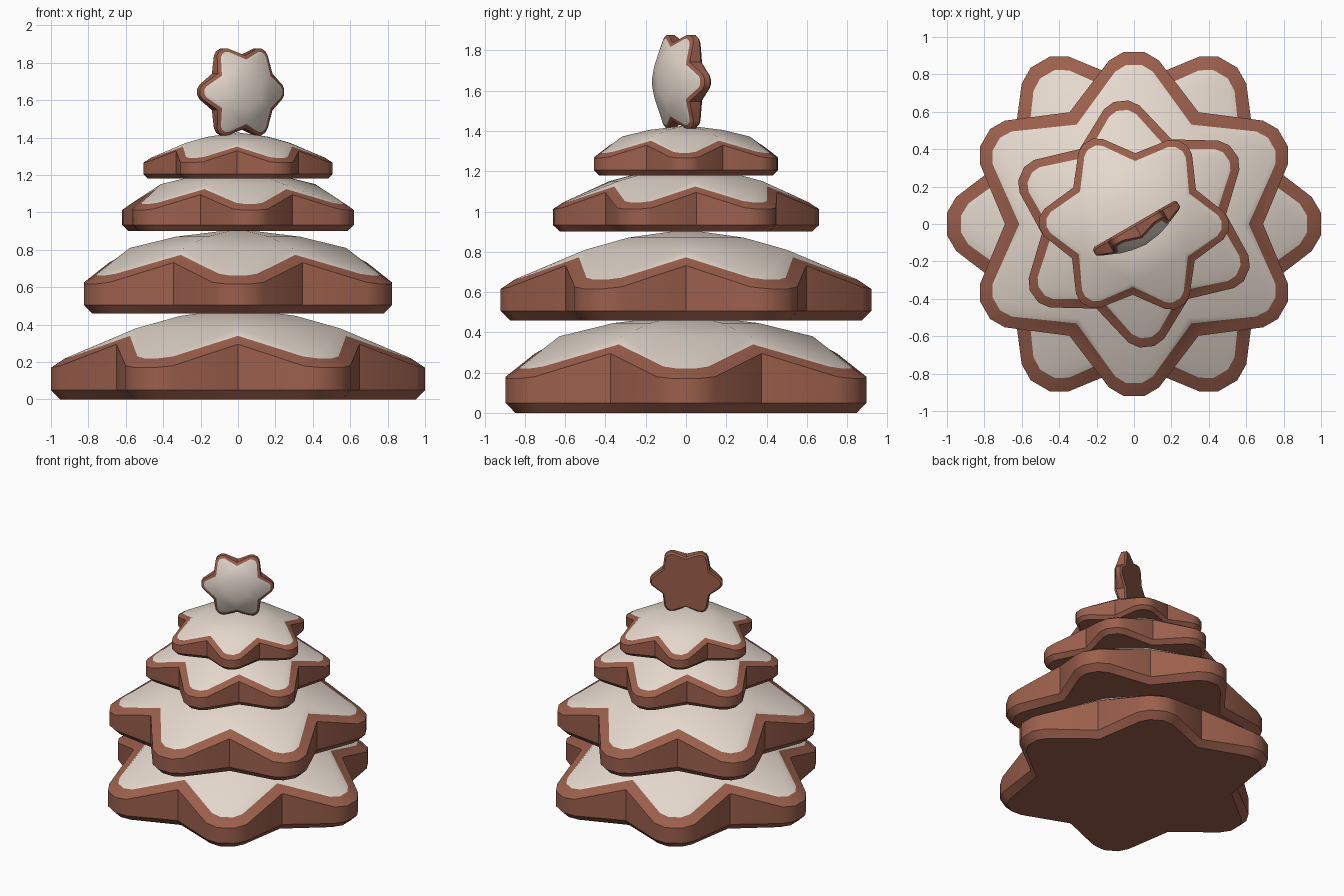
import bpy, bmesh, math
from mathutils import Vector

if "Cube" in bpy.data.objects:
    bpy.data.objects.remove(bpy.data.objects["Cube"])


def material(name, color):
    m = bpy.data.materials.new(name)
    m.diffuse_color = (*color, 1)
    m.use_nodes = True
    m.node_tree.nodes["Principled BSDF"].inputs["Base Color"].default_value = m.diffuse_color
    return m


GINGER = material("gingerbread brown", (0.33, 0.115, 0.072))
ICING = material("cream icing", (0.78, 0.69, 0.61))


def star_ring(bm, tip, notch, z_tip, z_side, z_notch):
    """Six-pointed outline: four points per blunt tip, then one notch."""
    (x1, w1), (x2, w2) = tip
    n = (notch * math.cos(math.pi / 6), notch * math.sin(math.pi / 6))
    pts = [(x2, -w2, z_side), (x1, -w1, z_tip), (x1, w1, z_tip),
           (x2, w2, z_side), (*n, z_notch)]
    ring = []
    for k in range(6):
        c, s = math.cos(k * math.pi / 3), math.sin(k * math.pi / 3)
        ring += [bm.verts.new((x * c - y * s, x * s + y * c, z)) for x, y, z in pts]
    return ring


def hex_ring(bm, r, z):
    return [bm.verts.new((r * math.cos(a), r * math.sin(a), z))
            for a in (math.radians(30 + 60 * k) for k in range(6))]


def star_cookie(name, scale, location, rotation):
    bm = bmesh.new()
    # cookie body: bottom bevel, wall, top bevel
    bottom = star_ring(bm, ((.95, .05), (.905, .12)), .71, 0, 0, 0)
    low = star_ring(bm, ((1, .06), (.95, .145)), .75, .05, .05, .05)
    high = star_ring(bm, ((1, .06), (.95, .145)), .75, .17, .18, .295)
    rim = star_ring(bm, ((.925, .045), (.885, .11)), .667, .22, .23, .34)
    bm.faces.new(bottom[::-1])
    for a, b in ((bottom, low), (low, high), (high, rim)):
        for i in range(30):
            j = (i + 1) % 30
            bm.faces.new((a[i], a[j], b[j], b[i]))
    # domed icing
    h1, h2 = hex_ring(bm, .63, .38), hex_ring(bm, .36, .446)
    apex = bm.verts.new((0, 0, .49))
    icing = []
    for k in range(6):
        p, q = h1[k - 1], h1[k]
        n0 = rim[5 * k - 1]
        t1, t2, t3, t4, n1 = rim[5 * k:5 * k + 5]
        for f in ((n0, t1, p), (t1, t2, p), (t2, t3, q, p), (t3, t4, q), (t4, n1, q),
                  (p, q, h2[k], h2[k - 1]), (h2[k - 1], h2[k], apex)):
            icing.append(bm.faces.new(f))
    for f in icing:
        f.material_index = 1
    bmesh.ops.scale(bm, vec=Vector((scale,) * 3), verts=bm.verts)
    me = bpy.data.meshes.new(name)
    bm.to_mesh(me)
    bm.free()
    me.materials.append(GINGER)
    me.materials.append(ICING)
    ob = bpy.data.objects.new(name, me)
    ob.location = location
    ob.rotation_euler = [math.radians(a) for a in rotation]
    bpy.context.collection.objects.link(ob)
    bpy.ops.object.select_all(action='DESELECT')
    ob.select_set(True)
    bpy.context.view_layer.objects.active = ob
    bpy.ops.object.shade_smooth_by_angle(angle=math.radians(40))
    return ob


# stacked tiers: name, size, base height, turn
for name, size, z, turn in (("bottom_tier", 1.0, 0, 0), ("second_tier", .92, .46, 30),
                            ("third_tier", .66, .90, 36), ("top_tier", .505, 1.18, -1)):
    star_cookie(name, size, (0, 0, z), (0, 0, turn))

# upright star on top, icing facing front right
star_cookie("tree_topper_star", .26, (0, 0, 1.644), (90, 0, 30))
